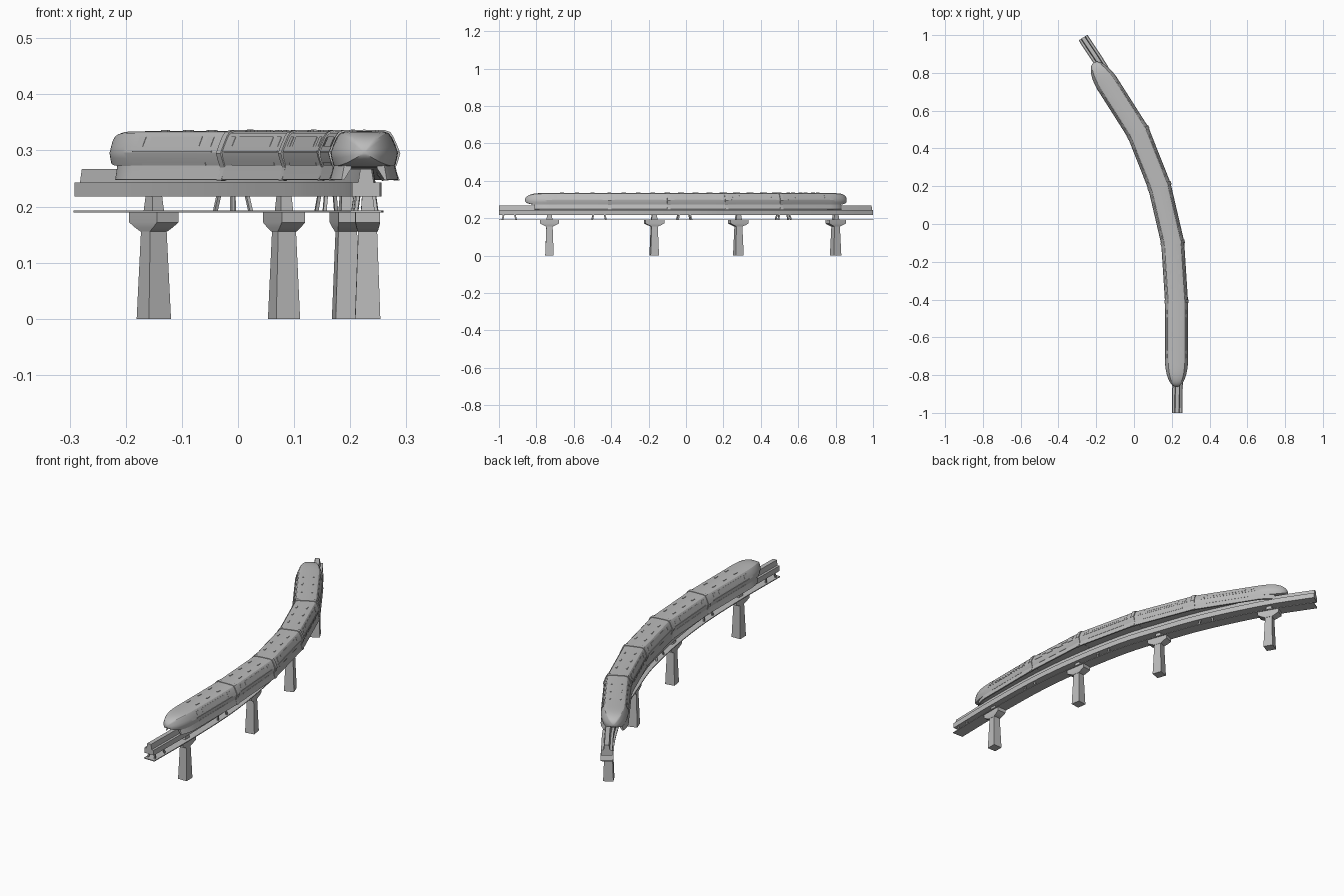
import bpy, bmesh, math
from mathutils import Vector

if "Cube" in bpy.data.objects:
    bpy.data.objects.remove(bpy.data.objects["Cube"])

grey = bpy.data.materials.new("light grey")
grey.diffuse_color = (0.5, 0.5, 0.5, 1)
grey.use_nodes = True
grey.node_tree.nodes["Principled BSDF"].inputs["Base Color"].default_value = grey.diffuse_color


def loft(name, profile, frames):
    """Sweep a closed (side, z) profile; frame = (x, y, side vector, z scale, z pivot)."""
    bm = bmesh.new()
    rings = []
    for x, y, n, sz, cz in frames:
        rings.append([bm.verts.new((x + n.x * u, y + n.y * u, cz + (z - cz) * sz))
                      for u, z in profile])
    k = len(profile)
    for a, b in zip(rings, rings[1:]):
        for i in range(k):
            j = (i + 1) % k
            bm.faces.new((a[i], a[j], b[j], b[i]))
    bm.faces.new(rings[0])
    bm.faces.new(rings[-1])
    bmesh.ops.recalc_face_normals(bm, faces=bm.faces)
    me = bpy.data.meshes.new(name)
    bm.to_mesh(me)
    bm.free()
    me.materials.append(grey)
    ob = bpy.data.objects.new(name, me)
    bpy.context.collection.objects.link(ob)
    return ob


def stack(name, x, y, d, levels):
    """Rectangular column; level = (z, half along d, half across, shift along, shift across)."""
    n = Vector((d.y, -d.x))
    bm = bmesh.new()
    rings = []
    for z, ha, hc, sa, sc in levels:
        ring = []
        for p, q in ((-1, -1), (1, -1), (1, 1), (-1, 1)):
            v = Vector((x, y)) + d * (sa + p * ha) + n * (sc + q * hc)
            ring.append(bm.verts.new((v.x, v.y, z)))
        rings.append(ring)
    for a, b in zip(rings, rings[1:]):
        for i in range(4):
            bm.faces.new((a[i], a[(i + 1) % 4], b[(i + 1) % 4], b[i]))
    bm.faces.new(rings[0])
    bm.faces.new(rings[-1])
    bmesh.ops.recalc_face_normals(bm, faces=bm.faces)
    me = bpy.data.meshes.new(name)
    bm.to_mesh(me)
    bm.free()
    me.materials.append(grey)
    bpy.context.collection.objects.link(bpy.data.objects.new(name, me))


def mirrored(half):
    return half + [(-u, z) for u, z in reversed(half) if u > 0]


# Track centre line, x as a smooth function of y
KEYS = [(-1, .228), (-.73, .231), (-.42, .222), (-.17, .193), (.1, .14),
        (.28, .082), (.5, 0), (.8, -.15), (.987, -.27)]


def slope(i):
    a, b = KEYS[max(i - 1, 0)], KEYS[min(i + 1, len(KEYS) - 1)]
    return (b[1] - a[1]) / (b[0] - a[0])


def track(y):
    i = max(j for j in range(len(KEYS) - 1) if KEYS[j][0] <= y)
    (y0, x0), (y1, x1) = KEYS[i], KEYS[i + 1]
    h, t = y1 - y0, (y - y0) / (y1 - y0)
    return ((2*t**3 - 3*t*t + 1) * x0 + (t**3 - 2*t*t + t) * h * slope(i)
            + (3*t*t - 2*t**3) * x1 + (t**3 - t*t) * h * slope(i + 1))


def heading(y):
    e = .01
    a, b = max(y - e, -1), min(y + e, .987)
    return Vector((track(b) - track(a), b - a)).normalized()


def side(d):
    return Vector((d.y, -d.x))


ys = [-1 + 1.987 * i / 40 for i in range(41)]
track_frames = [(track(y), y, side(heading(y)), 1, 0) for y in ys]

# Guide beam, running rail and lower walkway plate
loft("guide_beam", mirrored([(.025, .243), (.025, .218)]), track_frames)
loft("running_rail", mirrored([(.010, .267), (.014, .242)]), track_frames)
loft("walkway_plate", mirrored([(.028, .1935), (.028, .1895)]), track_frames)

# Piers with flared heads and necks
for i, y in enumerate((-.73, -.17, .28, .80)):
    x, d = track(y), heading(y)
    stack(f"pier_{i+1}", x, y, d, [(0, .0225, .0225, 0, 0), (.165, .0165, .0165, 0, 0)])
    stack(f"pier_head_{i+1}", x, y, d, [(.156, .018, .018, 0, 0), (.163, .034, .020, 0, 0),
          (.172, .051, .022, 0, 0), (.190, .051, .022, 0, 0)])
    stack(f"pier_neck_{i+1}", x, y, d, [(.188, .017, .012, 0, 0), (.220, .012, .010, 0, 0)])

# Leaning hangers between beam and walkway
for i, y in enumerate((-.945, -.465, -.01, .52)):
    for sa in (-1, 1):
        for sc in (-1, 1):
            stack(f"hanger_{i+1}", track(y), y, heading(y),
                  [(.191, .004, .003, .037 * sa, .018 * sc),
                   (.220, .004, .003, .030 * sa, .014 * sc)])

# Train path: front tip, four joints, rear tip
PATH = [Vector(p) for p in ((.225, -.862), (.225, -.41), (.205, -.10),
                            (.135, .20), (.022, .485), (-.213, .855))]
DIRS = [(b - a).normalized() for a, b in zip(PATH, PATH[1:])]


def mitre(i):
    if i in (0, 5):
        return side(DIRS[0 if i == 0 else 4])
    m = (DIRS[i - 1] + DIRS[i]).normalized()
    return side(m) / m.dot(DIRS[i])


HULL = mirrored([(0, .3345), (.034, .334), (.043, .331), (.048, .325), (.056, .307),
                 (.060, .296), (.0585, .286), (.054, .272), (.028, .270), (0, .270)])
SKIRT = [(.054, .274), (.057, .262), (.061, .248), (.055, .247), (.034, .269), (.036, .274)]
RING = mirrored([(0, .337), (.036, .3365), (.046, .333), (.051, .326), (.059, .308),
                 (.064, .295), (.061, .284), (.056, .270), (.058, .260), (.063, .247),
                 (.053, .246), (.034, .269), (0, .269)])


def nose(tip, inward, length, stop, cz, flat, steps=14):
    """Frames from a rounded tip back to the full section."""
    out = []
    for i in range(steps + 1):
        u = stop * math.cos(math.pi / 2 * i / steps)
        w = (1 - u * u) ** .5
        h = 1 if flat else (1 - u ** 4) ** .5
        p = tip + inward * length * (1 - u)
        out.append((p.x, p.y, w, h, cz))
    return out


def car_frames(c, length, stop, cz, flat, inset=0):
    """Frames along one car, with a nose at an outer end."""
    d, out = DIRS[c], []
    for end in (0, 1):
        i, inward = c + end, d * (1 - 2 * end)
        if i in (0, 5):
            f = [(x, y, side(d) * w, h, z) for x, y, w, h, z in
                 nose(PATH[i] + inward * inset, inward, length, stop, cz, flat)]
            out += f if end == 0 else f[::-1]
        else:
            out.append((PATH[i].x, PATH[i].y, mitre(i), 1, cz))
    return out


def strip(name, profile, c, a, b):
    """Thin plate along part of a car, on both sides."""
    d = DIRS[c]
    for s in (-1, 1):
        fr = []
        for t in (a, b):
            p = PATH[c].lerp(PATH[c + 1], t)
            fr.append((p.x, p.y, side(d) * s, 1, 0))
        loft(name, profile, fr)


WINDOW = [(.0492, .3245), (.0568, .3070), (.0550, .3065), (.0475, .3240)]
LOWER = [(.0570, .2790), (.0555, .2735), (.0530, .2735), (.0550, .2790)]
VENT = [(.020, .3365), (.026, .3365), (.026, .333), (.020, .333)]
TRIM = [(.0610, .2990), (.0610, .2960), (.0585, .2960), (.0585, .2990)]

for c in range(5):
    # Body shell and the open skirts straddling the beam
    loft(f"car_body_{c+1}", HULL, car_frames(c, .135, .999, .296, False))
    for s in (-1, 1):
        loft(f"car_skirt_{c+1}", [(u * s, z) for u, z in SKIRT],
             car_frames(c, .11, .75, .26, True, .025))
    # Windows, doors, side trims and roof vents
    lo, hi = (.32 if c == 0 else .08), (.68 if c == 4 else .92)
    w = hi - lo
    strip(f"window_band_{c+1}", WINDOW, c, lo + .18 * w, hi - .18 * w)
    strip(f"door_front_{c+1}", WINDOW, c, lo + .03 * w, lo + .11 * w)
    strip(f"door_rear_{c+1}", WINDOW, c, hi - .11 * w, hi - .03 * w)
    strip(f"side_trim_{c+1}", TRIM, c, lo, hi)
    strip(f"lower_trim_{c+1}", LOWER, c, lo + .1 * w, hi - .1 * w)
    for k in (.2, .5, .8):
        strip(f"roof_vent_{c+1}", VENT, c, lo + (k - .04) * w, lo + (k + .04) * w)

# Raised gangway rings at the joints
for i in range(1, 5):
    m = mitre(i)
    t = Vector((-m.y, m.x)).normalized() * .009
    loft(f"joint_ring_{i}", RING, [(PATH[i].x + t.x * s, PATH[i].y + t.y * s, m, 1, 0)
                                   for s in (-1, 1)])

# Smooth shading with sharp edges kept
for ob in bpy.context.scene.objects:
    ob.select_set(True)
    bpy.context.view_layer.objects.active = ob
bpy.ops.object.shade_smooth_by_angle(angle=math.radians(28))
